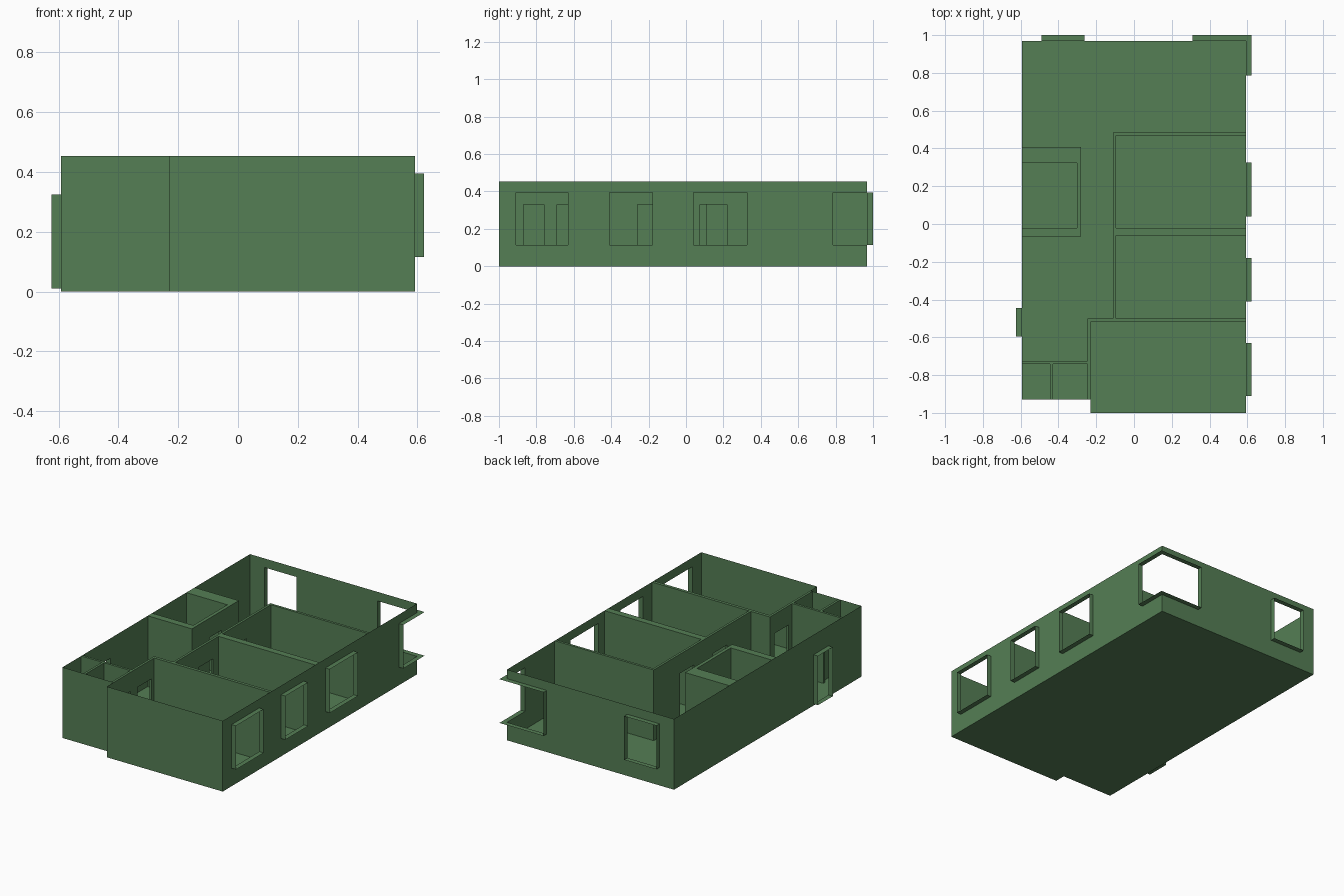
import bpy, bmesh
from mathutils import Vector

if "Cube" in bpy.data.objects:
    bpy.data.objects.remove(bpy.data.objects["Cube"])

H = 0.453                                # wall height
X0, X1, Y0, Y1 = -0.593, 0.592, -1.0, 0.968
D = 0.031                                # how far window frames stick out
NX, NY = -0.23, -0.93                    # stepped front-left corner
WZ = (0.115, 0.395)                      # window sill and head
DOOR = 0.33                              # interior door head

green = bpy.data.materials.new("green")
green.diffuse_color = (0.09, 0.21, 0.09, 1)
green.use_nodes = True
green.node_tree.nodes["Principled BSDF"].inputs["Base Color"].default_value = green.diffuse_color


def make(name, quads):
    bm = bmesh.new()
    for q in quads:
        bm.faces.new([bm.verts.new(Vector(p)) for p in q])
    bmesh.ops.remove_doubles(bm, verts=bm.verts, dist=1e-5)
    me = bpy.data.meshes.new(name)
    bm.to_mesh(me)
    bm.free()
    me.materials.append(green)
    ob = bpy.data.objects.new(name, me)
    bpy.context.collection.objects.link(ob)
    return ob


def sheet(a, b, holes=()):
    """Upright wall face from a to b; holes are (from, to, z0, z1) along the wall's axis."""
    ax = 0 if abs(a[0] - b[0]) > abs(a[1] - b[1]) else 1
    us = sorted({a[ax], b[ax], *[v for h in holes for v in h[:2]]}, reverse=a[ax] > b[ax])
    zs = sorted({0, H, *[v for h in holes for v in h[2:]]})
    pt = lambda u, z: (u, a[1], z) if ax == 0 else (a[0], u, z)
    quads = []
    for u, v in zip(us, us[1:]):
        for z, w in zip(zs, zs[1:]):
            m, n = (u + v) / 2, (z + w) / 2
            if not any(h[0] < m < h[1] and h[2] < n < h[3] for h in holes):
                quads.append([pt(u, z), pt(v, z), pt(v, w), pt(u, w)])
    return quads


def wall(name, a, b, thick, doors=()):
    """Solid interior wall, growing to the left of a -> b."""
    ob = make(name, sheet(a, b, [(d[0], d[1], 0, DOOR) for d in doors]))
    m = ob.modifiers.new("thickness", "SOLIDIFY")
    m.thickness, m.offset = thick, -1


def frame(name, inner, outer, z0, z1):
    """Sleeve around an opening: sill and head strips plus end jambs."""
    q = []
    for i in range(len(inner) - 1):
        ring = [inner[i], inner[i + 1], outer[i + 1], outer[i]]
        q.append([(*p, z0) for p in ring])
        q.append([(*p, z1) for p in reversed(ring)])
    for i in (0, -1):
        p, o = inner[i], outer[i]
        q.append([(*p, z0), (*o, z0), (*o, z1), (*p, z1)])
    make(name, q)


# Floor
make("floor", [[(X0, NY, 0), (X0, Y1, 0), (NX, Y1, 0), (NX, NY, 0)],
               [(NX, Y0, 0), (NX, NY, 0), (X1, NY, 0), (X1, Y0, 0)],
               [(NX, NY, 0), (NX, Y1, 0), (X1, Y1, 0), (X1, NY, 0)]])

# Outer walls with openings
side_windows = [(-0.91, -0.63), (-0.41, -0.18), (0.04, 0.325)]
back_window = (-0.49, -0.262)
entry = (-0.595, -0.445, 0.01, 0.325)
CX, CY = 0.31, 0.785                     # ends of the corner window
outer = sheet((X0, NY), (NX, NY)) + sheet((NX, NY), (NX, Y0)) + sheet((NX, Y0), (X1, Y0))
outer += sheet((X1, Y0), (X1, Y1), [(*w, *WZ) for w in side_windows + [(CY, Y1)]])
outer += sheet((X1, Y1), (X0, Y1), [(*back_window, *WZ), (CX, X1, *WZ)])
outer += sheet((X0, Y1), (X0, NY), [entry])
make("outer_walls", outer)

# Window and entry frames
for i, (a, b) in enumerate(side_windows):
    frame(f"side_window_frame_{i + 1}", [(X1, a), (X1, b)], [(X1 + D, a), (X1 + D, b)], *WZ)
a, b = back_window
frame("back_window_frame", [(b, Y1), (a, Y1)], [(b, 1), (a, 1)], *WZ)
frame("corner_window_frame", [(X1, CY), (X1, Y1), (CX, Y1)],
      [(X1 + D, CY), (X1 + D, 1), (CX, 1)], *WZ)
a, b = entry[:2]
frame("entry_frame", [(X0, b), (X0, a)], [(X0 - D, b), (X0 - D, a)], *entry[2:])

# Right-hand rooms
wall("back_room_wall", (-0.11, 0.468), (X1, 0.468), 0.016)
wall("hall_wall", (-0.095, -0.5), (-0.095, 0.468), 0.015, [(-0.26, -0.115), (0.075, 0.22)])
wall("room_partition", (-0.095, -0.062), (X1, -0.062), 0.042)
wall("front_room_back_wall", (NX, -0.52), (X1, -0.52), 0.02)
wall("front_room_side_wall", (NX, NY), (NX, -0.5), 0.015, [(-0.87, -0.76), (-0.69, -0.545)])

# Closets beside the entry
wall("closet_wall", (X0, -0.741), (-0.245, -0.741), 0.015, [(-0.575, -0.465)])
wall("closet_divider", (-0.43, NY), (-0.43, -0.741), 0.015)

# Bathroom
wall("bathroom_front_wall", (X0, -0.067), (-0.28, -0.067), 0.045)
wall("bathroom_back_wall", (X0, 0.323), (-0.28, 0.323), 0.085)
wall("bathroom_side_wall", (-0.28, -0.022), (-0.28, 0.323), 0.022, [(0.11, 0.235)])
